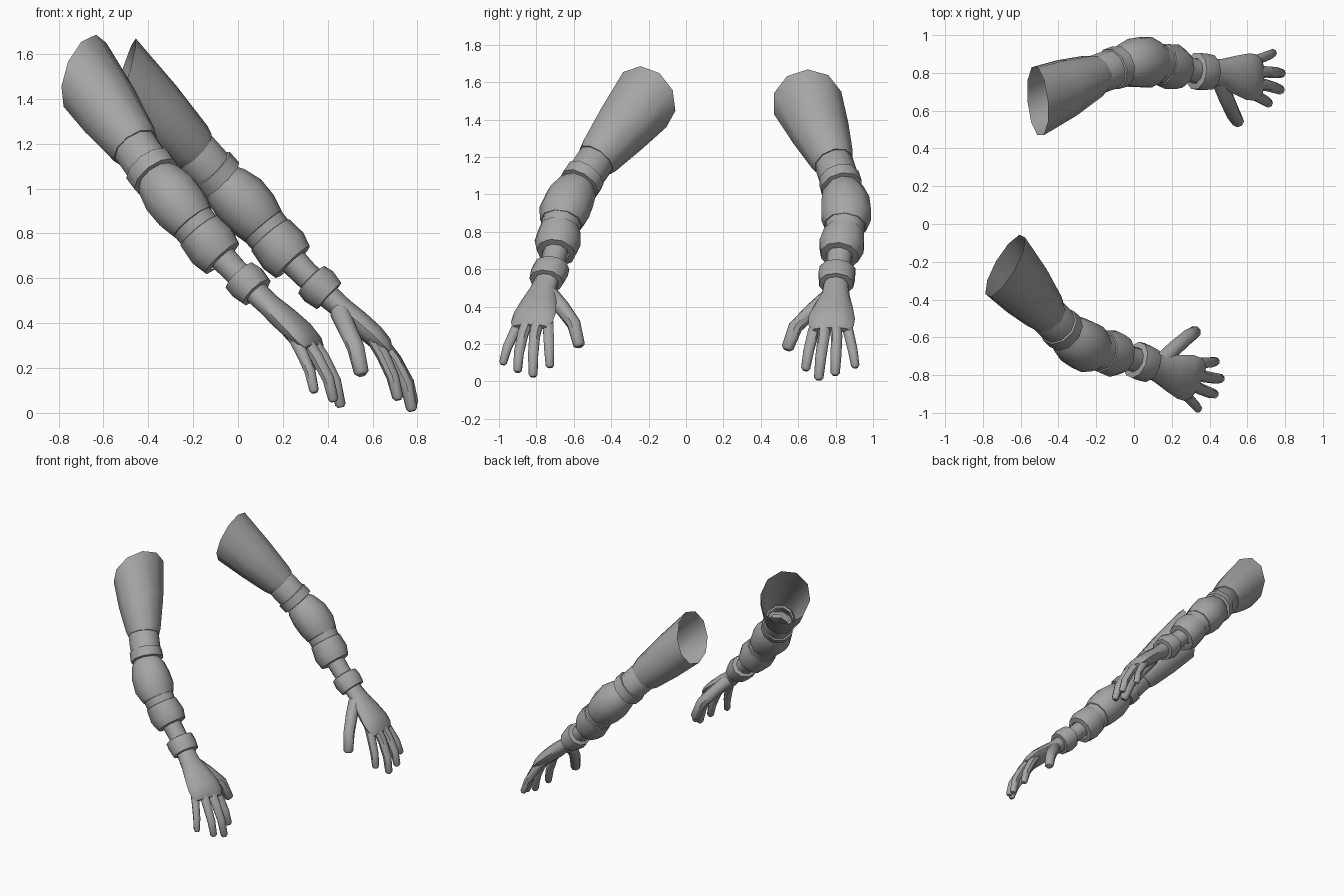
import bpy, bmesh, math
from mathutils import Matrix, Vector

if "Cube" in bpy.data.objects:
    bpy.data.objects.remove(bpy.data.objects["Cube"])

grey = bpy.data.materials.new("plain grey")
grey.use_nodes = True
COLOUR = (0.38, 0.38, 0.38, 1)
grey.diffuse_color = COLOUR
grey.node_tree.nodes["Principled BSDF"].inputs["Base Color"].default_value = COLOUR

# Centre line of the arm, from sleeve opening to wrist
AXIS = [Vector(p) for p in (
    (-.51, .65, 1.49), (-.2, .79, 1.17), (-.09, .83, 1.05), (.04, .86, .92),
    (.13, .85, .81), (.25, .82, .665), (.37, .805, .555), (.46, .8, .47))]


def tangents(points):
    last = len(points) - 1
    return [(points[min(i + 1, last)] - points[max(i - 1, 0)]).normalized()
            for i in range(last + 1)]


AXIS_DIR = tangents(AXIS)
AXIS_DIR[0] = Vector((.957, .09, -.29))  # the sleeve opening is cut at a slant


def loft(name, rings, place, sides=10, cap=False):
    """Skin a row of elliptical rings: (centre, direction, side radius, up radius)."""
    bm = bmesh.new()
    loops = []
    for centre, n, rs, ru in rings:
        side = (Vector((0, 1, 0)) - n * n.y).normalized()
        up = n.cross(side)
        angles = [math.pi / 2 + math.tau * k / sides for k in range(sides)]
        loops.append([bm.verts.new(centre + side * rs * math.cos(a) + up * ru * math.sin(a))
                      for a in angles])
    for a, b in zip(loops, loops[1:]):
        for k in range(sides):
            j = (k + 1) % sides
            bm.faces.new((a[k], a[j], b[j], b[k]))
    if cap:
        bm.faces.new(loops[-1])
    bm.transform(place)
    if place.determinant() < 0:
        bmesh.ops.reverse_faces(bm, faces=bm.faces[:])
    mesh = bpy.data.meshes.new(name)
    bm.to_mesh(mesh)
    bm.free()
    mesh.materials.append(grey)
    obj = bpy.data.objects.new(name, mesh)
    bpy.context.collection.objects.link(obj)
    return obj


def on_axis(t, rs, ru):
    i = min(int(t), len(AXIS) - 2)
    f = t - i
    return (AXIS[i].lerp(AXIS[i + 1], f), AXIS_DIR[i].lerp(AXIS_DIR[i + 1], f).normalized(), rs, ru)


# Profiles along the centre line: position, side radius, up radius
PARTS = {
    "sleeve": [(0, .19, .187), (.5, .158, .152), (.93, .12, .122), (1.03, .108, .11), (1.04, .085, .085)],
    "upper_arm_band": [(.95, .09, .09), (1.05, .105, .105), (1.8, .105, .104), (1.82, .085, .085)],
    "elbow_upper_band": [(1.68, .09, .09), (1.72, .112, .116), (2.1, .114, .114), (2.13, .085, .085)],
    "elbow": [(2.05, .085, .085), (2.3, .115, .11), (2.75, .135, .13), (3.3, .14, .125),
              (3.8, .116, .108), (3.85, .085, .085)],
    "elbow_lower_band": [(3.7, .09, .09), (3.78, .108, .106), (4.15, .104, .104), (4.17, .085, .085)],
    "forearm_plate": [(4.06, .09, .09), (4.12, .112, .11), (4.6, .125, .12), (4.95, .105, .104),
                      (4.97, .07, .07)],
    "forearm": [(4.7, .07, .065), (5.4, .066, .06), (6, .066, .06)],
    "wrist_cuff": [(5.6, .068, .062), (5.64, .1, .084), (5.92, .102, .092), (6.4, .095, .08),
                   (6.42, .065, .055)],
}

# Palm: centre, side radius, up radius
PALM = [((.39, .803, .53), .065, .055), ((.465, .8, .465), .075, .05), ((.535, .79, .405), .102, .053),
        ((.605, .78, .345), .124, .05), ((.65, .775, .3), .122, .042), ((.675, .775, .275), .1, .02)]

# Digits: joint centres and base radius
DIGITS = {
    "thumb": (((.455, .76, .45), (.485, .675, .38), (.525, .585, .29), (.55, .543, .18)), .046),
    "index_finger": (((.6, .71, .34), (.645, .68, .26), (.69, .655, .16), (.712, .64, .07)), .034),
    "middle_finger": (((.62, .745, .335), (.7, .735, .23), (.752, .72, .125), (.774, .71, .02)), .035),
    "ring_finger": (((.62, .8, .335), (.7, .805, .235), (.757, .802, .135), (.78, .798, .045)), .034),
    "little_finger": (((.6, .85, .34), (.66, .872, .25), (.71, .892, .165), (.735, .905, .085)), .031),
}


def digit_rings(joints, radius):
    points = [Vector(p) for p in joints]
    dirs = tangents(points)
    radii = (radius, radius * .9, radius * .84, radius * .72)
    rings = [(p, d, r, r) for p, d, r in zip(points, dirs, radii)]
    tip = points[-1] + dirs[-1] * .013
    return rings + [(tip, dirs[-1], radius * .42, radius * .42)]


def build_arm(prefix, place):
    objs = [loft(prefix + name, [on_axis(*s) for s in prof], place) for name, prof in PARTS.items()]
    centres = [Vector(c) for c, _, _ in PALM]
    rings = [(c, d, s[1], s[2]) for c, d, s in zip(centres, tangents(centres), PALM)]
    objs.append(loft(prefix + "palm", rings, place, 12, True))
    for name, (joints, radius) in DIGITS.items():
        objs.append(loft(prefix + name, digit_rings(joints, radius), place, 8, True))
    return objs


# The second arm is a mirrored, turned copy of the first
mirrored = (Matrix.Scale(-1, 4, (0, 1, 0)) @ Matrix.Translation((.055, -.153, .017))
            @ Matrix.Rotation(math.radians(25), 4, "Z"))
arms = build_arm("back_", Matrix.Identity(4)) + build_arm("front_", mirrored)

bpy.ops.object.select_all(action="DESELECT")
for obj in arms:
    obj.select_set(True)
bpy.context.view_layer.objects.active = arms[0]
bpy.ops.object.shade_smooth_by_angle(angle=math.radians(45))
